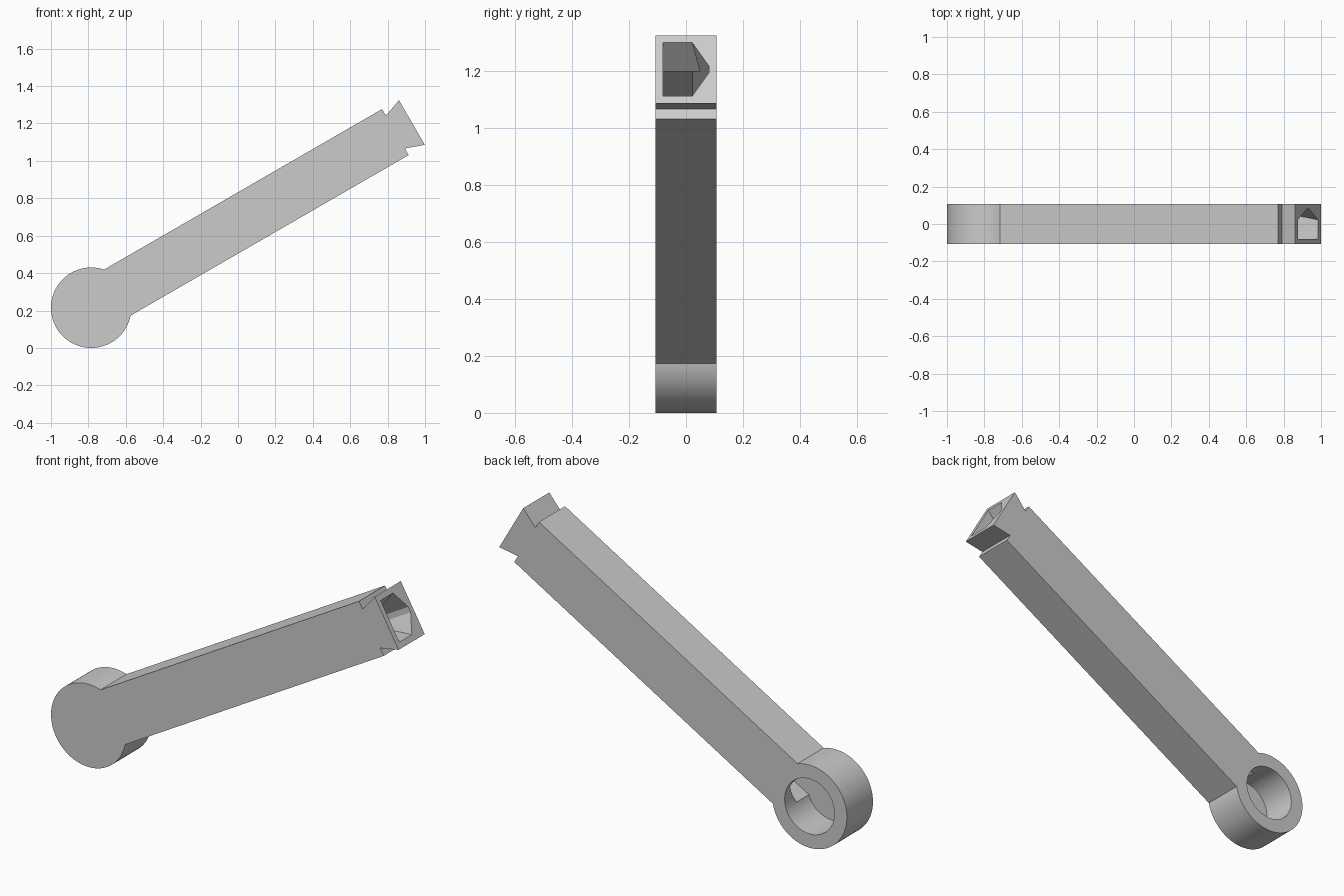
import bpy, bmesh
from math import sin, cos, pi, radians, asin
from mathutils import Vector

old = bpy.data.objects.get("Cube")
if old:
    bpy.data.objects.remove(old, do_unlink=True)

TILT = radians(30)
CX, CZ = -0.785, 0.215       # centre of the round end
R, HOLE = 0.215, 0.143       # boss and bore radii
HALF = 0.107                 # half thickness
FLOOR = -0.08                # inner face of the closed front wall
BAR, TIP = 1.878, 1.98       # distance along the arm to bar end and tip
SIDE = 0.142                 # half height of the bar

grey = bpy.data.materials.new("light_grey")
grey.use_nodes = True
grey.diffuse_color = (0.6, 0.6, 0.6, 1)
grey.node_tree.nodes["Principled BSDF"].inputs["Base Color"].default_value = (0.6, 0.6, 0.6, 1)


def place(u, y, v):
    """Arm coordinates (along, depth, across) to world."""
    return Vector((CX + u * cos(TILT) - v * sin(TILT), y,
                   CZ + u * sin(TILT) + v * cos(TILT)))


def loft(name, ring_a, ring_b):
    """Closed solid between two matching rings."""
    bm = bmesh.new()
    a, b = ([bm.verts.new(place(*p)) for p in ring] for ring in (ring_a, ring_b))
    bm.faces.new(a)
    bm.faces.new(b[::-1])
    n = len(a)
    for i in range(n):
        j = (i + 1) % n
        bm.faces.new((a[j], a[i], b[i], b[j]))
    bmesh.ops.recalc_face_normals(bm, faces=bm.faces)
    mesh = bpy.data.meshes.new(name)
    bm.to_mesh(mesh)
    bm.free()
    mesh.materials.append(grey)
    ob = bpy.data.objects.new(name, mesh)
    bpy.context.collection.objects.link(ob)
    return ob


def extrude(name, outline, y0, y1):
    return loft(name, [(u, y0, v) for u, v in outline], [(u, y1, v) for u, v in outline])


def section(u, drop=0.0):
    """House-shaped channel section, its sides lowered by drop."""
    top, corner = 0.108 - drop, 0.022 + drop * 0.617
    half = [(FLOOR, top), (corner, top), (0.08, 0.014)]
    return [(u, y, v) for y, v in half] + [(u, y, -v) for y, v in reversed(half)]


# Outer body: round boss, straight bar, flared dovetail tip
start = asin(SIDE / R)
steps = 80
arc = [start + (2 * pi - 2 * start) * i / steps for i in range(steps + 1)]
outline = [(R * cos(t), R * sin(t)) for t in arc]
tip = [(BAR, -SIDE), (BAR, -0.101), (TIP, -0.138)]
outline += tip + [(u, -v) for u, v in reversed(tip)]
arm = extrude("hollow_arm", outline, -HALF, HALF)

# Cutters: blind bore, inner channel, flared mouth
circle = [(HOLE * cos(2 * pi * i / 64), HOLE * sin(2 * pi * i / 64)) for i in range(64)]
flare = lambda u: section(u, 0.36 * (TIP - u))
cutters = [
    extrude("bore_cutter", circle, FLOOR, HALF + 0.1),
    loft("channel_cutter", section(0.03), section(1.855)),
    loft("mouth_cutter", flare(1.82), flare(TIP + 0.02)),
]
for cutter in cutters:
    cutter.hide_render = True
    mod = arm.modifiers.new(cutter.name, "BOOLEAN")
    mod.operation = "DIFFERENCE"
    mod.solver = "EXACT"
    mod.object = cutter

# Bake the cuts and drop the helpers
graph = bpy.context.evaluated_depsgraph_get()
baked = bpy.data.meshes.new_from_object(arm.evaluated_get(graph))
arm.modifiers.clear()
arm.data = baked
for cutter in cutters:
    bpy.data.objects.remove(cutter, do_unlink=True)

bpy.ops.object.select_all(action="DESELECT")
arm.select_set(True)
bpy.context.view_layer.objects.active = arm
bpy.ops.object.shade_smooth_by_angle(angle=radians(20))
